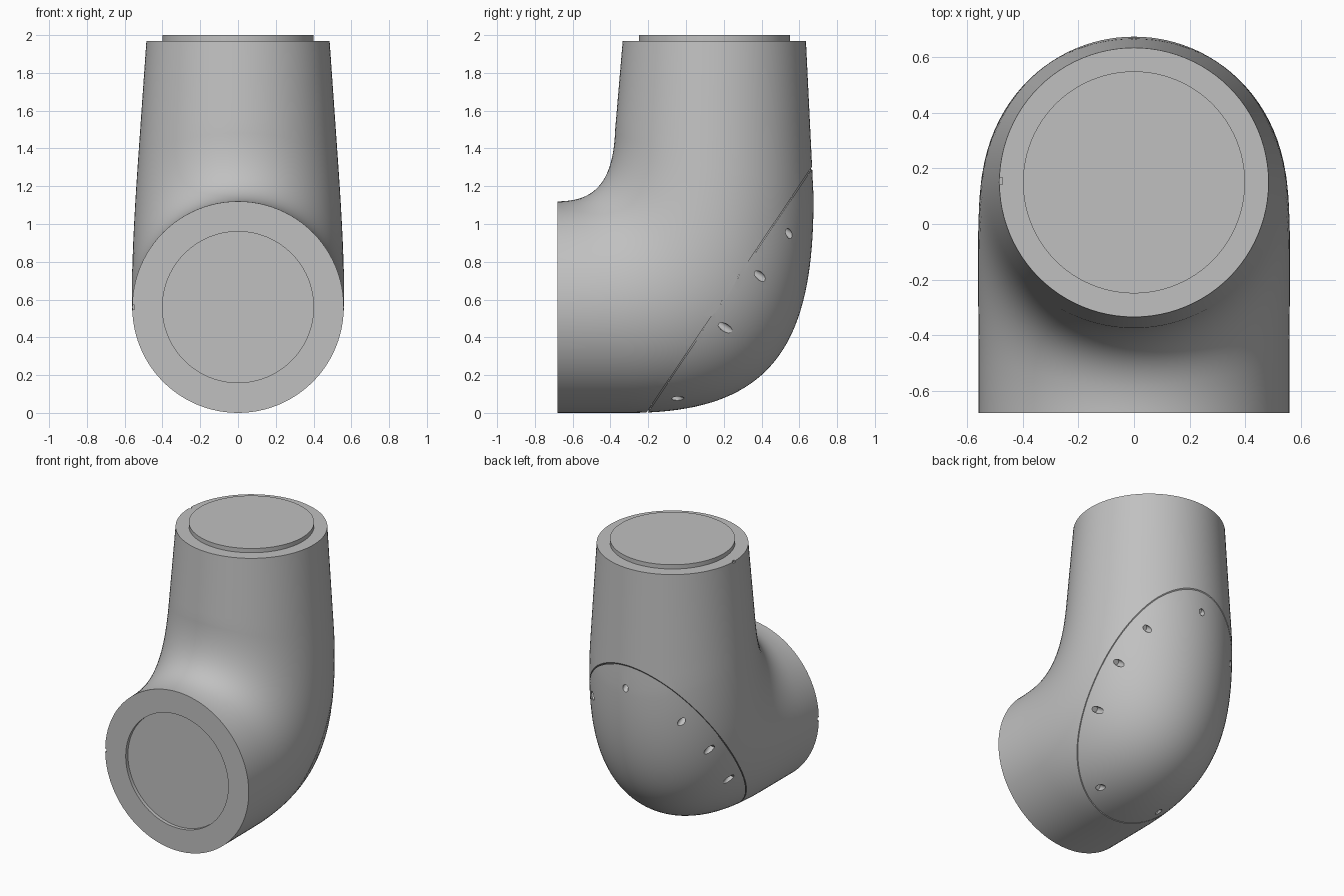
import bpy, bmesh, math
from mathutils import Vector, Matrix
from mathutils.bvhtree import BVHTree

cube = bpy.data.objects.get("Cube")
if cube:
    bpy.data.objects.remove(cube)

grey = bpy.data.materials.new("mid_grey")
grey.use_nodes = True
grey.diffuse_color = (0.53, 0.53, 0.53, 1)
grey.node_tree.nodes["Principled BSDF"].inputs["Base Color"].default_value = (0.53, 0.53, 0.53, 1)

SIDES = 96
SEAM_POINT = Vector((0, -0.2, 0.01))
ALONG = Vector((0, 0.875, 1.3)).normalized()
OUT = Vector((0, ALONG.z, -ALONG.y))


def bezier(t, *pts):
    a, b, c, d = [Vector((0, *p)) for p in pts]
    s = 1 - t
    return a * s**3 + b * 3 * s * s * t + c * 3 * s * t * t + d * t**3


def make_object(bm, name):
    bmesh.ops.recalc_face_normals(bm, faces=bm.faces)
    mesh = bpy.data.meshes.new(name)
    bm.to_mesh(mesh)
    bm.free()
    mesh.materials.append(grey)
    obj = bpy.data.objects.new(name, mesh)
    bpy.context.collection.objects.link(obj)
    return obj


def select_only(obj):
    bpy.ops.object.select_all(action='DESELECT')
    obj.select_set(True)
    bpy.context.view_layer.objects.active = obj


def carve(obj, cutter):
    cutter.hide_render = True
    mod = obj.modifiers.new("carve", 'BOOLEAN')
    mod.object = cutter
    mod.solver = 'EXACT'
    select_only(obj)
    bpy.ops.object.modifier_apply(modifier=mod.name)
    bpy.data.objects.remove(cutter)


def smooth(obj):
    select_only(obj)
    bpy.ops.object.shade_smooth_by_angle(angle=math.radians(30))


# Cross-sections of the elbow: outer point, inner point, half width
def outer_bend(t):
    return bezier(t, (-0.3, 0), (0.45, 0), (0.68, 0.35), (0.675, 1.15))


def inner_bend(t):
    return bezier(t, (-0.68, 1.12), (-0.5, 1.12), (-0.385, 1.2), (-0.375, 1.5))


def oval(outer, inner, width):
    mid, half = (outer + inner) / 2, (outer - inner) / 2
    angles = [math.tau * i / SIDES for i in range(SIDES)]
    return [mid + half * math.cos(a) + Vector((width * math.sin(a), 0, 0)) for a in angles]


def ring_disc(centre, direction, radius):
    half = direction * radius
    return oval(centre + half, centre - half, radius)


def elbow():
    front, top = Vector((0, -0.68, 0.56)), Vector((0, 0.15, 1.97))
    down, back = Vector((0, 0, -1)), Vector((0, 1, 0))
    # shallow front recess
    rings = [ring_disc(front - back * -0.025, down, 0.4), ring_disc(front, down, 0.4)]
    # straight socket, bend, then tapering neck
    for i in range(7):
        s = i / 6
        rings.append(oval(Vector((0, -0.68 + 0.38 * s, 0)), inner_bend(0.2 * s), 0.56))
    for i in range(1, 41):
        t = i / 40
        rings.append(oval(outer_bend(t), inner_bend(0.2 + 0.8 * t), 0.56 + 0.01 * t - 0.04 * t**3))
    low_out, low_in = outer_bend(1), inner_bend(1)
    for i in range(1, 9):
        s = i / 8
        rings.append(oval(low_out.lerp(Vector((0, 0.635, 1.97)), s),
                          low_in.lerp(Vector((0, -0.335, 1.97)), s), 0.53 - 0.045 * s))
    # raised top disc
    rings += [ring_disc(top, back, 0.4), ring_disc(top + Vector((0, 0, 0.03)), back, 0.4)]

    bm = bmesh.new()
    loops = [[bm.verts.new(p) for p in ring] for ring in rings]
    for a, b in zip(loops, loops[1:]):
        for i in range(SIDES):
            j = (i + 1) % SIDES
            bm.faces.new((a[i], a[j], b[j], b[i]))
    bm.faces.new(loops[0])
    bm.faces.new(loops[-1])
    bmesh.ops.recalc_face_normals(bm, faces=bm.faces)
    return bm


def trim(bm, offset, keep):
    """Cut on a plane parallel to the seam, keep one side and close it."""
    cut = bmesh.ops.bisect_plane(
        bm, geom=bm.verts[:] + bm.edges[:] + bm.faces[:], dist=1e-6,
        plane_co=SEAM_POINT + OUT * offset, plane_no=OUT * keep, clear_inner=True)
    edges = [e for e in cut["geom_cut"] if isinstance(e, bmesh.types.BMEdge)]
    bmesh.ops.edgeloop_fill(bm, edges=edges)


GAP = 0.003
whole = elbow()
surface = BVHTree.FromBMesh(whole)
whole.free()

# Main body and rear cover, split by a narrow sloping seam
bm = elbow()
trim(bm, -GAP, -1)
body = make_object(bm, "elbow_body")
bm = elbow()
trim(bm, GAP, 1)
cover = make_object(bm, "rear_cover")

# Floor of the seam groove
bm = elbow()
trim(bm, -GAP, 1)
trim(bm, GAP, -1)
centre = SEAM_POINT + ALONG * 0.78
bmesh.ops.transform(bm, verts=bm.verts, space=Matrix.Translation(-centre),
                    matrix=Matrix.Scale(0.985, 4))
make_object(bm, "seam_floor")

# Screw bores, all square to the seam
bores = bmesh.new()
hub = Vector((0, 0.29, 0.57))
spots = [(0, 0.645), (0.38, 0.57), (0.53, 0.41), (0.53, 0.2), (0.27, -0.08)]
spots += [(-x, y) for x, y in spots[1:]]
turn = OUT.to_track_quat('Z', 'Y').to_matrix().to_4x4()
for x, y in spots:
    aim = Vector((x, y, hub.z + (y - hub.y) * ALONG.z / ALONG.y))
    hit = surface.ray_cast(hub, (aim - hub).normalized())[0]
    bmesh.ops.create_cone(bores, cap_ends=True, segments=20, radius1=0.021, radius2=0.021,
                          depth=0.3, matrix=Matrix.Translation(hit + OUT * 0.11) @ turn)
carve(cover, make_object(bores, "bore_cutter"))

# Small alignment notches on the rims
notches = bmesh.new()
for spot in ((-0.56, -0.68, 0.56), (-0.485, 0.155, 1.97)):
    bmesh.ops.create_cube(notches, size=0.024, matrix=Matrix.Translation(spot))
carve(body, make_object(notches, "notch_cutter"))

smooth(body)
smooth(cover)
